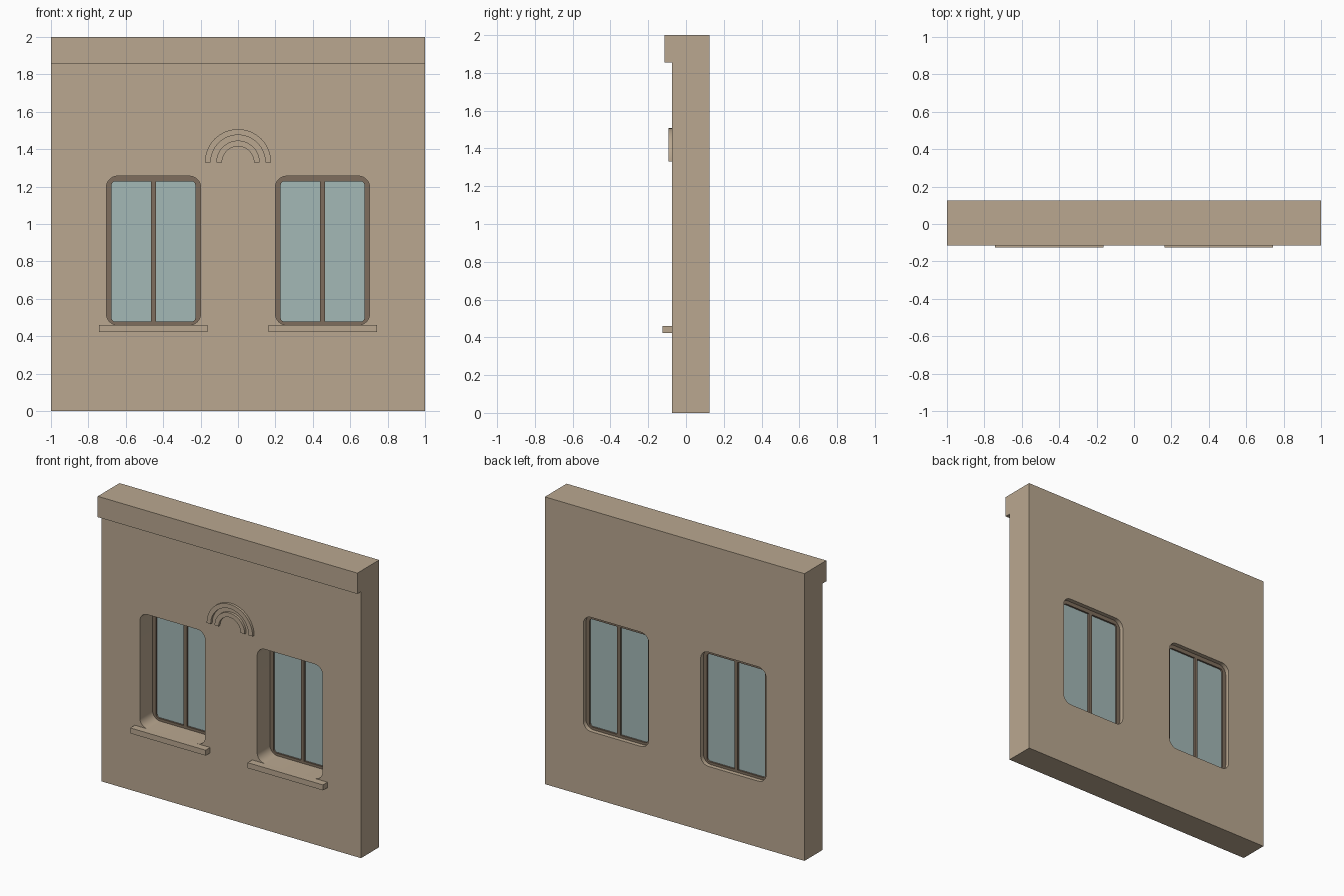
import bpy, bmesh
from math import sin, cos, pi, radians
from mathutils import Matrix

cube = bpy.data.objects.get("Cube")
if cube:
    bpy.data.objects.remove(cube, do_unlink=True)


def material(name, rgb):
    m = bpy.data.materials.new(name)
    m.use_nodes = True
    m.diffuse_color = (*rgb, 1)
    m.node_tree.nodes["Principled BSDF"].inputs["Base Color"].default_value = (*rgb, 1)
    return m


PLASTER = material("tan plaster", (0.49, 0.39, 0.28))
WOOD = material("brown frame", (0.21, 0.155, 0.11))
GLASS = material("pale glass", (0.37, 0.48, 0.47))


def baked(obj):
    """Mesh copy of an object with its modifiers applied."""
    dg = bpy.context.evaluated_depsgraph_get()
    return bpy.data.meshes.new_from_object(obj.evaluated_get(dg))


def finish(name, mesh, mat):
    mesh.name = name
    mesh.materials.clear()
    mesh.materials.append(mat)
    mesh.shade_smooth()
    mesh.set_sharp_from_angle(angle=radians(30))
    obj = bpy.data.objects.new(name, mesh)
    bpy.context.collection.objects.link(obj)
    return obj


def arc(cx, cz, r, a0, a1, n):
    return [(cx + r * cos(a0 + (a1 - a0) * i / n), cz + r * sin(a0 + (a1 - a0) * i / n))
            for i in range(n + 1)]


def rounded(x0, x1, z0, z1, r_left, r_right):
    """Rectangle outline with its own corner radius on each side."""
    pts = []
    corners = [(x1, z1, r_right), (x0, z1, r_left), (x0, z0, r_left), (x1, z0, r_right)]
    for k, (x, z, r) in enumerate(corners):
        if r == 0:
            pts.append((x, z))
            continue
        cx = x - r if x == x1 else x + r
        cz = z - r if z == z1 else z + r
        pts += arc(cx, cz, r, k * pi / 2, (k + 1) * pi / 2, 8)
    return pts


def plate(name, loops, y0, y1, mat):
    """Outline with optional holes, drawn in x and z, thick from y0 to y1."""
    cu = bpy.data.curves.new(name, 'CURVE')
    cu.dimensions = '2D'
    cu.fill_mode = 'BOTH'
    cu.extrude = (y1 - y0) / 2
    for loop in loops:
        sp = cu.splines.new('POLY')
        sp.points.add(len(loop) - 1)
        for p, (x, z) in zip(sp.points, loop):
            p.co = (x, z, 0, 1)
        sp.use_cyclic_u = True
    tmp = bpy.data.objects.new(name, cu)
    bpy.context.collection.objects.link(tmp)
    mesh = baked(tmp)
    bpy.data.objects.remove(tmp, do_unlink=True)
    bpy.data.curves.remove(cu)
    bm = bmesh.new()
    bm.from_mesh(mesh)
    bm.transform(Matrix.Translation((0, (y0 + y1) / 2, 0)) @ Matrix.Rotation(pi / 2, 4, 'X'))
    bmesh.ops.remove_doubles(bm, verts=bm.verts, dist=1e-5)
    bmesh.ops.recalc_face_normals(bm, faces=bm.faces)
    bm.to_mesh(mesh)
    bm.free()
    return finish(name, mesh, mat)


# Wall with its cornice: one side profile pushed along x
FRONT, BACK = -0.075, 0.125
profile = [(FRONT, 0), (BACK, 0), (BACK, 2), (-0.115, 2), (-0.115, 1.855), (FRONT, 1.855)]
bm = bmesh.new()
side = bm.faces.new([bm.verts.new((-1, y, z)) for y, z in profile])
push = bmesh.ops.extrude_face_region(bm, geom=[side])
bmesh.ops.translate(bm, vec=(2, 0, 0),
                    verts=[v for v in push["geom"] if isinstance(v, bmesh.types.BMVert)])
bmesh.ops.recalc_face_normals(bm, faces=bm.faces)
wall_mesh = bpy.data.meshes.new("wall_blank")
bm.to_mesh(wall_mesh)
bm.free()
blank = finish("wall_blank", wall_mesh, PLASTER)

# Window openings, frames, panes and sills
LOW, HIGH, HALF, BAR = 0.46, 1.256, 0.252, 0.0125
cutters = []
for label, cx in (("left", 0.452), ("right", -0.452)):
    opening = rounded(cx - HALF, cx + HALF, LOW, HIGH, 0.06, 0.06)
    cutter = plate("opening_cutter", [opening], -0.3, 0.3, PLASTER)
    cutter.hide_render = True
    cutters.append(cutter)
    cut = blank.modifiers.new("opening", 'BOOLEAN')
    cut.operation = 'DIFFERENCE'
    cut.solver = 'EXACT'
    cut.object = cutter

    inner, z0, z1 = HALF - 0.028, LOW + 0.018, HIGH - 0.028
    panes = [rounded(cx - inner, cx - BAR, z0, z1, 0.02, 0),
             rounded(cx + BAR, cx + inner, z0, z1, 0, 0.02)]
    plate(label + "_window_frame", [opening] + panes, 0.065, 0.095, WOOD)
    plate(label + "_window_glass",
          [rounded(cx - inner - 0.005, cx + inner + 0.005, z0 - 0.005, z1 + 0.005, 0, 0)],
          0.077, 0.083, GLASS)
    plate(label + "_window_sill",
          [rounded(cx - 0.29, cx + 0.29, 0.422, LOW, 0, 0)], -0.125, FRONT, PLASTER)

# Bake the openings into the wall and drop the helpers
finish("wall", baked(blank), PLASTER)
for helper in cutters + [blank]:
    bpy.data.objects.remove(helper, do_unlink=True)

# Two raised half rings between the windows
for label, outer, inner in (("outer", 0.177, 0.146), ("inner", 0.116, 0.085)):
    ring = arc(0, 1.33, outer, 0, pi, 32) + arc(0, 1.33, inner, pi, 0, 32)
    plate(label + "_arch_moulding", [ring], -0.092, FRONT, PLASTER)
